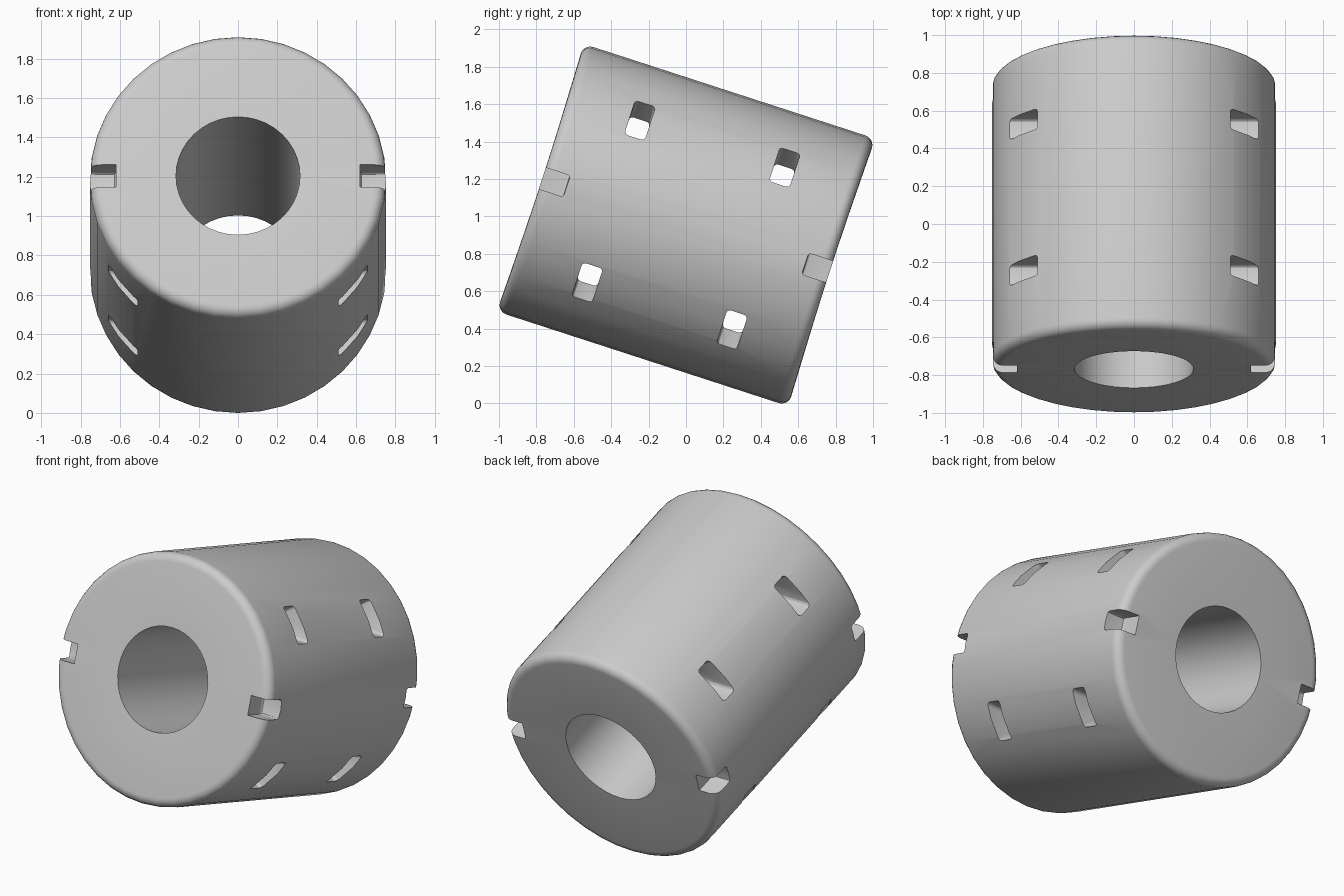
import bpy, bmesh
from math import sin, cos, pi, radians
from mathutils import Matrix

if "Cube" in bpy.data.objects:
    bpy.data.objects.remove(bpy.data.objects["Cube"])

RADIUS, BORE, HALF, ROUND = 0.752, 0.315, 0.82, 0.055
SIDES, ARC = 40, 5
TILT = radians(18)

grey = bpy.data.materials.new("light grey")
grey.use_nodes = True
grey.diffuse_color = (0.6, 0.6, 0.6, 1)
grey.node_tree.nodes["Principled BSDF"].inputs["Base Color"].default_value = grey.diffuse_color


def make_object(name, bm):
    bmesh.ops.recalc_face_normals(bm, faces=bm.faces)
    mesh = bpy.data.meshes.new(name)
    bm.to_mesh(mesh)
    bm.free()
    ob = bpy.data.objects.new(name, mesh)
    bpy.context.collection.objects.link(ob)
    mesh.materials.append(grey)
    return ob


# Thick tube along y with rounded outer rims and slightly hollow ends
def tube():
    arc = [(RADIUS - ROUND + ROUND * sin(t), HALF - ROUND + ROUND * cos(t))
           for t in (pi / 2 * i / ARC for i in range(ARC + 1))]
    profile = [(BORE, HALF)] + arc
    profile += [(r, -a) for r, a in reversed(profile)]
    bm = bmesh.new()
    rings = []
    for i in range(SIDES):
        t = 2 * pi * i / SIDES
        ring = []
        for r, a in profile:
            z = r * cos(t)
            hollow = 1 - 0.015 * (1 - (z / RADIUS) ** 2)
            ring.append(bm.verts.new((r * sin(t), a * hollow, z)))
        rings.append(ring)
    n = len(profile)
    for i in range(SIDES):
        p, q = rings[i], rings[(i + 1) % SIDES]
        for j in range(n):
            k = (j + 1) % n
            bm.faces.new((p[j], p[k], q[k], q[j]))
    return make_object("tube_body", bm)


# Prism along y from an outline in x and z, with its long edges rounded
def prism(name, outline, y0, y1, rounding):
    bm = bmesh.new()
    face = bm.faces.new([bm.verts.new((x, y0, z)) for x, z in outline])
    out = bmesh.ops.extrude_face_region(bm, geom=[face])
    moved = [v for v in out["geom"] if isinstance(v, bmesh.types.BMVert)]
    bmesh.ops.translate(bm, verts=moved, vec=(0, y1 - y0, 0))
    bmesh.ops.recalc_face_normals(bm, faces=bm.faces)
    edges = [e for e in bm.edges if abs(e.verts[0].co.y - e.verts[1].co.y) < 1e-5]
    bmesh.ops.bevel(bm, geom=edges, offset=rounding, segments=3,
                    profile=0.5, affect='EDGES')
    return make_object(name, bm)


body = tube()
cutters = []

# Cross tunnels whose mouths flare away from the bore
half = [(0.9, 0.36), (0.9, 0.82), (0.38, 0.46)]
outline = half + [(-x, z) for x, z in reversed(half)]
for side in (1, -1):
    for y in (-0.407, 0.407):
        shape = [(x, z * side) for x, z in outline]
        cutters.append(prism("tunnel_cutter", shape, y - 0.057, y + 0.057, 0.02))

# Side notches in both rims
for sx in (1, -1):
    for sy in (1, -1):
        shape = [(sx * x, z) for x, z in
                 ((0.62, -0.06), (0.95, -0.06), (0.95, 0.06), (0.62, 0.06))]
        lo, hi = sorted((sy * 0.67, sy * 1.0))
        cutters.append(prism("notch_cutter", shape, lo, hi, 0.015))

bpy.context.view_layer.objects.active = body
for cutter in cutters:
    cutter.hide_render = True
    mod = body.modifiers.new("cut", 'BOOLEAN')
    mod.operation = 'DIFFERENCE'
    mod.solver = 'EXACT'
    mod.object = cutter
    bpy.ops.object.modifier_apply(modifier=mod.name)
    bpy.data.objects.remove(cutter)

# Smooth shading, then lean the tube so its front end looks upward
bpy.ops.object.select_all(action='DESELECT')
body.select_set(True)
bpy.ops.object.shade_smooth_by_angle(angle=radians(30))
body.data.transform(Matrix.Translation((0, 0, 0.954)) @ Matrix.Rotation(-TILT, 4, 'X'))
